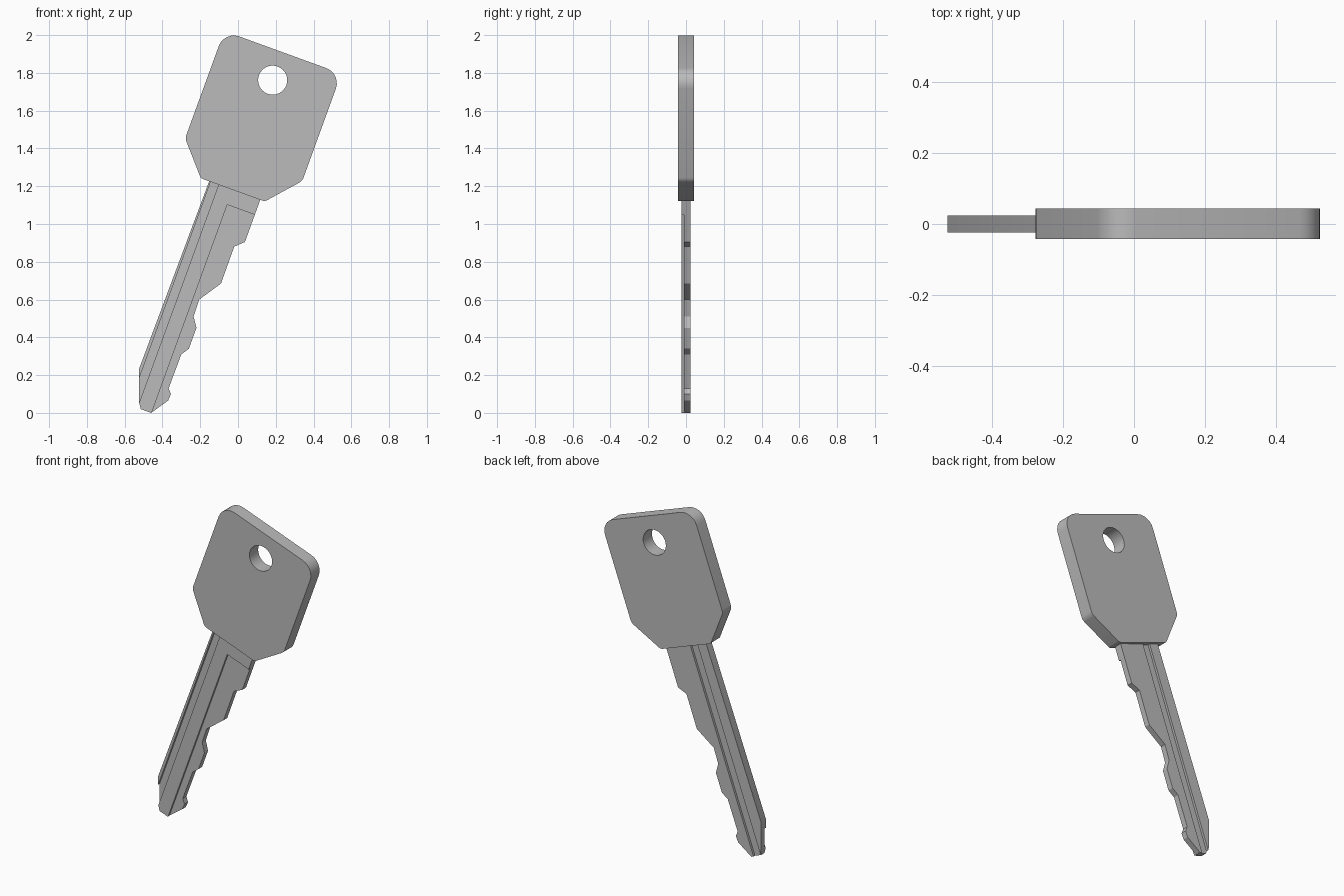
import bpy, bmesh, math
from mathutils import Matrix, Vector

cube = bpy.data.objects.get("Cube")
if cube:
    bpy.data.objects.remove(cube, do_unlink=True)

metal = bpy.data.materials.new("grey_metal")
metal.use_nodes = True
GREY = (0.5, 0.5, 0.5, 1)
metal.diffuse_color = GREY
metal.node_tree.nodes["Principled BSDF"].inputs["Base Color"].default_value = GREY

# The key leans over: local x runs across it, local z along it
TILT = math.radians(20)
LEAN = Matrix.Rotation(TILT, 4, 'Y') @ Matrix.Translation((-0.43, 0, 0))


def slab(name, points, y0, y1, leaning=False):
    """Extrude an x-z outline from y0 to y1."""
    bm = bmesh.new()
    face = bm.faces.new([bm.verts.new((x, y0, z)) for x, z in points])
    ext = bmesh.ops.extrude_face_region(bm, geom=[face])
    moved = [v for v in ext["geom"] if isinstance(v, bmesh.types.BMVert)]
    bmesh.ops.translate(bm, verts=moved, vec=(0, y1 - y0, 0))
    bmesh.ops.recalc_face_normals(bm, faces=bm.faces)
    if leaning:
        bm.transform(LEAN)
    mesh = bpy.data.meshes.new(name)
    bm.to_mesh(mesh)
    bm.free()
    mesh.materials.append(metal)
    obj = bpy.data.objects.new(name, mesh)
    bpy.context.collection.objects.link(obj)
    return obj


def box(name, x0, x1, z0, z1, y0, y1):
    return slab(name, [(x0, z0), (x1, z0), (x1, z1), (x0, z1)], y0, y1, True)


def cut(target, cutter):
    """Subtract the cutter, then remove it."""
    bpy.context.view_layer.objects.active = target
    mod = target.modifiers.new("cut", 'BOOLEAN')
    mod.operation = 'DIFFERENCE'
    mod.solver = 'EXACT'
    mod.object = cutter
    bpy.ops.object.modifier_apply(modifier=mod.name)
    bpy.data.objects.remove(cutter, do_unlink=True)


def rounded(corners, steps=6):
    """Replace each (x, z, radius) corner by a fillet arc."""
    out = []
    for i, (x, z, r) in enumerate(corners):
        p = Vector((x, z))
        a = (Vector(corners[i - 1][:2]) - p).normalized()
        b = (Vector(corners[(i + 1) % len(corners)][:2]) - p).normalized()
        half = a.angle(b) / 2
        centre = p + (a + b).normalized() * r / math.sin(half)
        start = p + a * r / math.tan(half) - centre
        end = p + b * r / math.tan(half) - centre
        sweep = math.pi - 2 * half
        for k in range(steps + 1):
            t = k / steps
            out.append(centre + (start * math.sin((1 - t) * sweep)
                                 + end * math.sin(t * sweep)) / math.sin(sweep))
    return out


# Head: rounded plate with chamfered lower corners
half_head = [(0.18, 1.10, 0.03), (0.33, 1.27, 0.05), (0.33, 1.875, 0.085)]
corners = half_head + [(-x, z, r) for x, z, r in reversed(half_head)]
head = slab("key_head", rounded(corners), -0.042, 0.043, True)

# Ring hole through the head
hole = [(0.077 * math.cos(k * math.tau / 32), 1.718 + 0.077 * math.sin(k * math.tau / 32))
        for k in range(32)]
cut(head, slab("hole_cutter", hole, -0.1, 0.1, True))

# Blade: straight spine on one side, notched teeth on the other
blade = slab("key_blade", [
    (-0.14, 1.26), (-0.525, 0.23), (-0.525, 0.06), (-0.515, 0.02), (-0.46, 0),
    (-0.37, 0.065), (-0.355, 0.1), (-0.367, 0.13), (-0.3, 0.31), (-0.26, 0.34),
    (-0.22, 0.45), (-0.235, 0.51), (-0.205, 0.6), (-0.09, 0.685), (-0.02, 0.88),
    (0.037, 0.905), (0.14, 1.19)], -0.024, 0.024)

# Thinned tooth side, then the long grooves in front and back
cut(blade, box("tooth_cutter", 0, 0.4, -0.5, 1.016, -0.1, -0.011))
cut(blade, box("front_groove_cutter", -0.124, -0.08, -0.5, 1.11, -0.1, -0.01))
cut(blade, box("back_groove_cutter", -0.07, -0.018, -0.5, 1.11, 0.01, 0.1))

# Smooth the curved walls, keep the edges sharp
for obj in (head, blade):
    bpy.ops.object.select_all(action='DESELECT')
    obj.select_set(True)
    bpy.context.view_layer.objects.active = obj
    bpy.ops.object.shade_smooth_by_angle(angle=math.radians(30))
